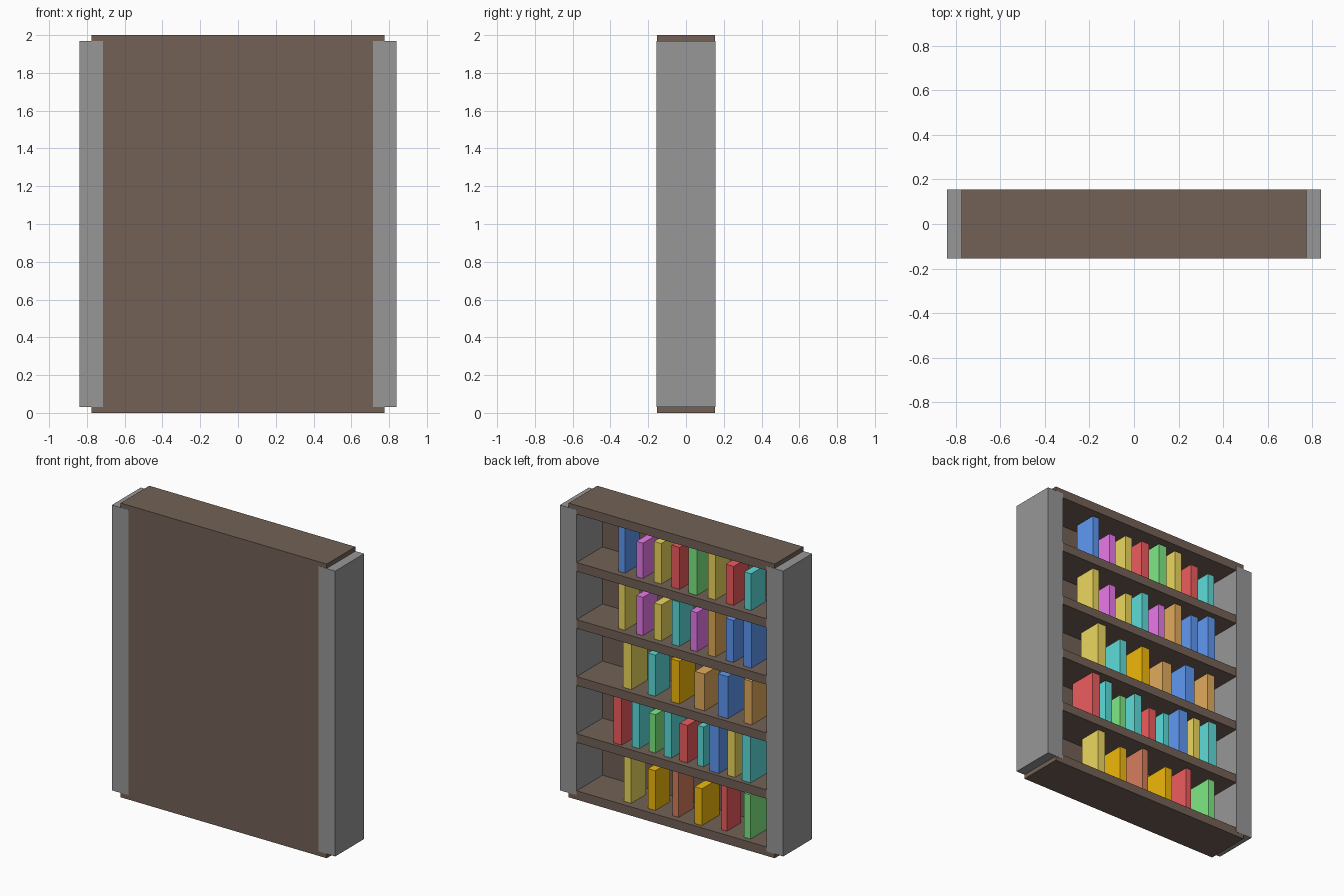
import bpy

if "Cube" in bpy.data.objects:
    bpy.data.objects.remove(bpy.data.objects["Cube"])

# Colours as seen (0-255, sRGB, lit); converted below to linear base colours
COLORS = {
    "wood": (101, 86, 76), "grey": (134, 134, 134), "blue": (84, 135, 215),
    "purple": (206, 108, 208), "yellow": (209, 191, 84),
    "red": (211, 82, 84), "green": (112, 206, 116),
    "teal": (82, 195, 193), "gold": (213, 164, 10),
    "orange": (200, 152, 82), "clay": (190, 112, 82),
}
LIGHT = 0.885


def linear(v):
    c = min(1, v / 255 / LIGHT)
    return c / 12.92 if c < 0.04045 else ((c + 0.055) / 1.055) ** 2.4


MATS = {}
for key, rgb in COLORS.items():
    MATS[key] = bpy.data.materials.new(key)
    MATS[key].diffuse_color = (*[linear(v) for v in rgb], 1)


def box(name, center, size, color):
    bpy.ops.mesh.primitive_cube_add(size=1, location=center)
    ob = bpy.context.object
    ob.name = name
    ob.scale = size
    bpy.ops.object.transform_apply(location=False, rotation=False, scale=True)
    ob.data.materials.append(MATS[color])
    return ob


WIDTH, DEPTH, BOARD = 1.55, 0.31, 0.06
PITCH = (2 - BOARD) / 5
INSET = 0.001  # keeps the wood just behind the side panels

# Side panels, straddling the board ends
for side, s in (("left", -1), ("right", 1)):
    box(f"{side}_side_panel", (s * 0.7775, 0, 1), (0.125, DEPTH, 2 - BOARD), "grey")

# Bottom board, shelves and top board
for i in range(6):
    name = {0: "bottom_board", 5: "top_board"}.get(i, f"shelf_{i}")
    box(name, (0, 0, BOARD / 2 + i * PITCH), (WIDTH, DEPTH - 2 * INSET, BOARD), "wood")

# Back panel, closing the -y side
box("back_panel", (0, -0.14 + INSET, 1), (WIDTH, 0.03, 2 - BOARD), "wood")

# Books per shelf, bottom row first, from +x to -x: colour, width, height, depth
ROWS = [
    [("yellow", .055, .325, .16), ("gold", .055, .27, .16), ("clay", .045, .325, .16),
     ("gold", .055, .25, .19), ("red", .04, .32, .15), ("green", .05, .30, .17)],
    [("red", .06, .325, .20), ("teal", .055, .32, .16), ("green", .05, .26, .15),
     ("teal", .055, .315, .16), ("red", .06, .255, .16), ("teal", .045, .27, .14),
     ("blue", .07, .325, .19), ("yellow", .055, .315, .17), ("teal", .065, .325, .19)],
    [("yellow", .065, .325, .17), ("teal", .055, .28, .16), ("gold", .065, .29, .17),
     ("orange", .075, .25, .16), ("blue", .075, .285, .18), ("orange", .06, .295, .16)],
    [("yellow", .05, .325, .16), ("purple", .05, .26, .16), ("yellow", .055, .245, .16),
     ("teal", .055, .30, .16), ("purple", .05, .265, .16), ("orange", .055, .32, .16),
     ("blue", .06, .285, .16), ("blue", .06, .325, .17)],
    [("blue", .05, .32, .16), ("purple", .05, .24, .16), ("yellow", .055, .275, .16),
     ("red", .06, .285, .16), ("green", .065, .31, .18), ("yellow", .055, .315, .16),
     ("red", .06, .265, .16), ("teal", .05, .25, .16)],
]
SPAN = WIDTH * 0.7
for r, row in enumerate(ROWS):
    base = BOARD + r * PITCH
    n = len(row)
    for k, (color, w, h, d) in enumerate(row):
        x = -SPAN / 2 + SPAN * (n - 1 - k) / n
        box(f"book_{r + 1}_{k + 1}", (x, 0.031, base + h / 2), (w, d, h), color)

for m in bpy.data.materials:
    if m.users and not m.is_grease_pencil:
        m.use_nodes = True
        m.node_tree.nodes["Principled BSDF"].inputs["Base Color"].default_value = m.diffuse_color
